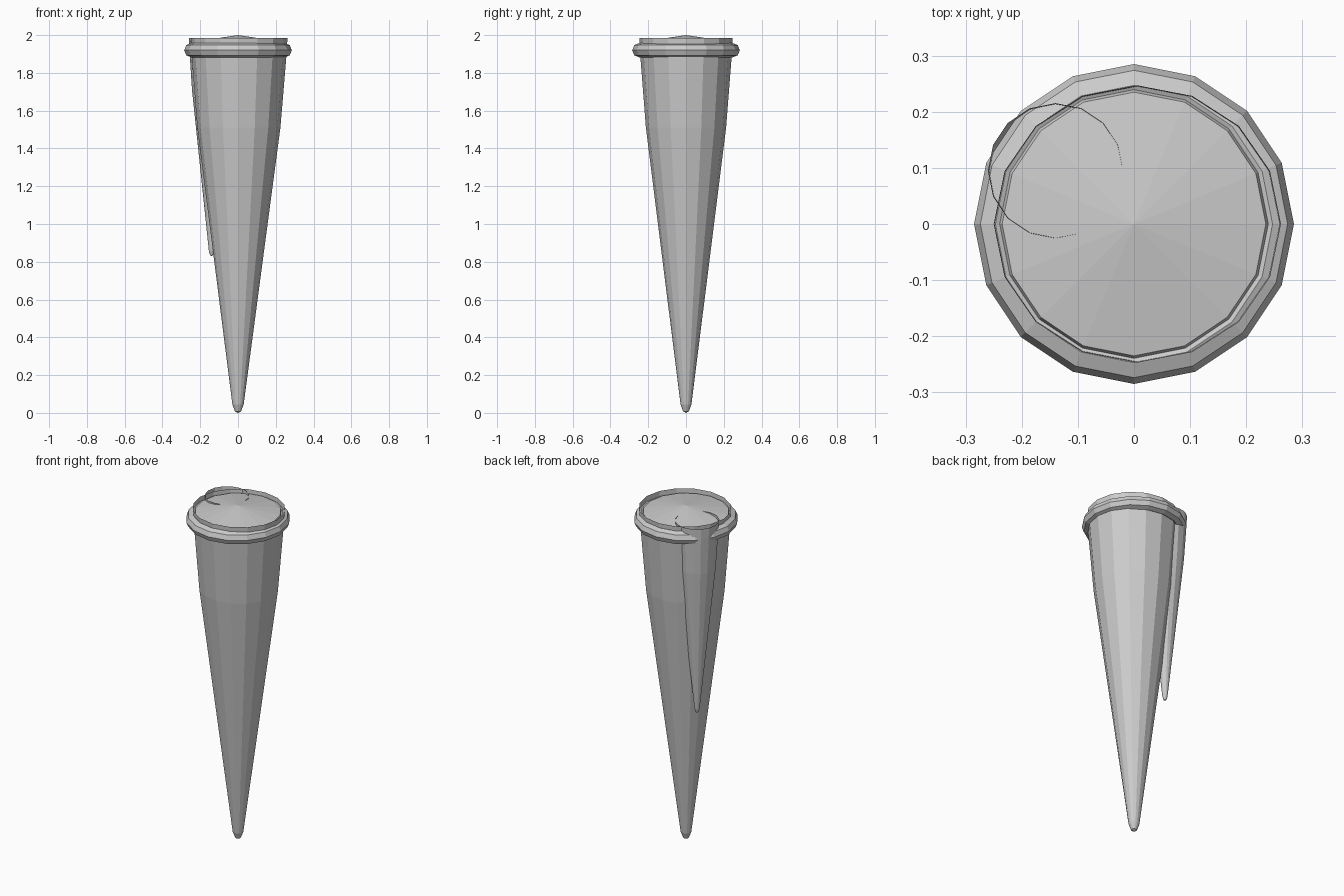
import bpy, bmesh, math

cube = bpy.data.objects.get("Cube")
if cube:
    bpy.data.objects.remove(cube, do_unlink=True)

SIDES = 16

grey = bpy.data.materials.new("stone_grey")
grey.use_nodes = True
GREY = (0.6, 0.6, 0.6, 1)
grey.diffuse_color = GREY
grey.node_tree.nodes["Principled BSDF"].inputs["Base Color"].default_value = GREY


def lathe(name, profile, closed=False, place=lambda x, y, z: (x, y, z)):
    """Spin a (radius, height) profile around z into flat faces."""
    bm = bmesh.new()
    rings = []
    for r, z in profile:
        if r == 0:
            rings.append([bm.verts.new(place(0, 0, z))] * SIDES)
            continue
        angles = [math.tau * i / SIDES for i in range(SIDES)]
        rings.append([bm.verts.new(place(r * math.cos(a), r * math.sin(a), z)) for a in angles])
    pairs = list(zip(rings, rings[1:]))
    if closed:
        pairs.append((rings[-1], rings[0]))
    for low, high in pairs:
        for i in range(SIDES):
            j = (i + 1) % SIDES
            corners = dict.fromkeys((low[i], low[j], high[j], high[i]))
            bm.faces.new(list(corners))
    mesh = bpy.data.meshes.new(name)
    bm.to_mesh(mesh)
    bm.free()
    mesh.materials.append(grey)
    obj = bpy.data.objects.new(name, mesh)
    bpy.context.collection.objects.link(obj)
    return obj


# Tapered shell with a blunt tip and an open rim
RIM = 1.985
spike = [(0, 0), (0.016, 0.008), (0.03, 0.045), (0.22, 1.51), (0.25, 1.88), (0.256, RIM)]
lathe("main_spike", spike,
      place=lambda x, y, z: (x + 0.003 * z, y * 0.965, z))

# Smaller copy of the shell merging into the back right side
lathe("side_spike", spike,
      place=lambda x, y, z: (x * 0.47 - 0.14, y * 0.47 + 0.095, RIM - (RIM - z) * 0.582))

# Shallow conical cap sunk inside the rim
lathe("top_cap", [(0.25, 1.93), (0.235, 1.965), (0, 2.0)])

# Rounded collar
tube = [math.tau * k / 8 for k in range(8)]
lathe("collar", [(0.247 + 0.038 * math.cos(a), 1.92 + 0.038 * math.sin(a)) for a in tube], closed=True)
